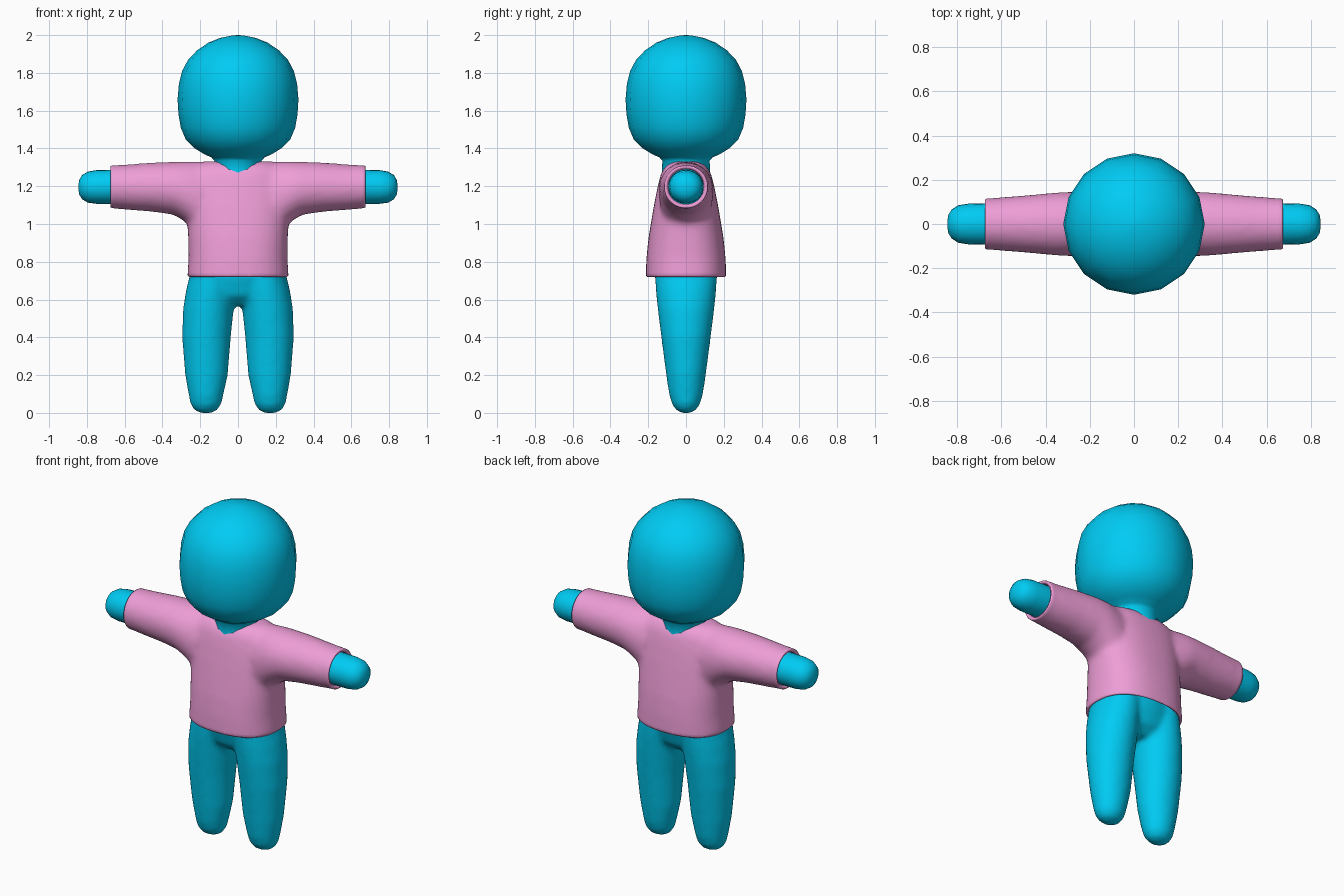
import bpy, bmesh, math
from mathutils import Vector

if "Cube" in bpy.data.objects:
    bpy.data.objects.remove(bpy.data.objects["Cube"])


def material(name, colour):
    m = bpy.data.materials.new(name)
    m.diffuse_color = colour
    m.use_nodes = True
    m.node_tree.nodes["Principled BSDF"].inputs["Base Color"].default_value = m.diffuse_color
    return m


SKIN = material("blue", (0.0, 0.60, 0.90, 1))
KNIT = material("pink", (0.86, 0.34, 0.68, 1))


def loft(bm, rings, axis="z", sides=32, power=2.0):
    """Rings are (position along axis, centre offset, radius a, radius y)."""
    loops = []
    for t, c, ra, ry in rings:
        loop = []
        for i in range(sides):
            a = math.tau * i / sides
            u, v = (math.copysign(abs(f) ** (2 / power), f) for f in (math.cos(a), math.sin(a)))
            co = (c + ra * u, ry * v, t) if axis == "z" else (t, ry * v, c + ra * u)
            loop.append(bm.verts.new(co))
        loops.append(loop)
    for lo, hi in zip(loops, loops[1:]):
        for i in range(sides):
            j = (i + 1) % sides
            bm.faces.new((lo[i], lo[j], hi[j], hi[i]))
    bm.faces.new(loops[0])
    bm.faces.new(loops[-1])


def finish(bm, name, mat):
    bmesh.ops.recalc_face_normals(bm, faces=bm.faces[:])
    me = bpy.data.meshes.new(name)
    bm.to_mesh(me)
    bm.free()
    ob = bpy.data.objects.new(name, me)
    bpy.context.collection.objects.link(ob)
    me.materials.append(mat)
    for p in me.polygons:
        p.use_smooth = True
    return ob


def fuse(ob, voxel, iterations):
    """Blend overlapping lofts into one smooth skin and bake the result."""
    r = ob.modifiers.new("fuse", "REMESH")
    r.mode = "VOXEL"
    r.voxel_size = voxel
    r.use_smooth_shade = True
    s = ob.modifiers.new("relax", "SMOOTH")
    s.factor = 0.5
    s.iterations = iterations
    dg = bpy.context.evaluated_depsgraph_get()
    me = bpy.data.meshes.new_from_object(ob.evaluated_get(dg))
    mat = ob.data.materials[0]
    ob.modifiers.clear()
    ob.data = me
    me.materials.clear()
    me.materials.append(mat)


# Head and neck: a 16-sided lathe
bm = bmesh.new()
profile = [(1.20, .13), (1.28, .128), (1.335, .125), (1.352, .14), (1.37, .18), (1.40, .228),
           (1.45, .278), (1.51, .303), (1.58, .315), (1.66, .32), (1.74, .313), (1.81, .296),
           (1.87, .264), (1.92, .216), (1.96, .157), (1.985, .095), (1.997, .035), (2.0, .005)]
loft(bm, [(z, 0, r, r) for z, r in profile], sides=16)
finish(bm, "head", SKIN)

# Legs and hidden trunk
bm = bmesh.new()
leg = [(.0, .17, .03, .025), (.012, .17, .058, .05), (.045, .17, .082, .074), (.1, .169, .093, .09),
       (.2, .167, .113, .105), (.4, .167, .129, .131), (.55, .157, .134, .15),
       (.65, .145, .13, .16), (.75, .135, .115, .166), (.85, .12, .1, .15)]
for side in (-1, 1):
    loft(bm, [(z, side * c, a, b) for z, c, a, b in leg])
loft(bm, [(.57, 0, .14, .08), (.62, 0, .24, .135), (.72, 0, .254, .167), (.9, 0, .235, .165),
          (1.1, 0, .2, .125), (1.25, 0, .14, .09)])
legs = finish(bm, "legs", SKIN)
fuse(legs, 0.014, 8)

# Hands
hand = [(.5, 1.197, .088, .092), (.66, 1.197, .09, .094), (.75, 1.196, .089, .092),
        (.795, 1.195, .082, .085), (.825, 1.195, .064, .066), (.84, 1.195, .04, .042),
        (.845, 1.195, .012, .012)]
for side, label in ((-1, "right"), (1, "left")):
    bm = bmesh.new()
    loft(bm, [(side * x, c, a, b) for x, c, a, b in hand], "x", 24)
    finish(bm, label + "_hand", SKIN)

# Sweater: torso and sleeves fused, then cut open at hem and cuffs
bm = bmesh.new()
loft(bm, [(.62, 0, .268, .213), (.74, 0, .268, .213), (.82, 0, .262, .21), (.92, 0, .264, .2),
          (1.0, 0, .268, .187), (1.1, 0, .27, .17), (1.2, 0, .265, .15), (1.27, 0, .25, .132),
          (1.31, 0, .22, .108), (1.332, 0, .18, .07)], power=2.4)
sleeve = [(.12, 1.13, .19, .12), (.2, 1.135, .197, .14), (.28, 1.172, .16, .147),
          (.34, 1.189, .141, .144), (.45, 1.195, .131, .134), (.58, 1.195, .121, .123),
          (.66, 1.197, .115, .117), (.76, 1.197, .115, .117)]
for side in (-1, 1):
    loft(bm, [(side * x, c, a, b) for x, c, a, b in sleeve], "x")
sweater = finish(bm, "sweater", KNIT)
fuse(sweater, 0.015, 14)
bm = bmesh.new()
bm.from_mesh(sweater.data)
for co, no in (((0, 0, .72), (0, 0, -1)), ((.675, 0, 0), (1, 0, 0)), ((-.675, 0, 0), (-1, 0, 0))):
    bmesh.ops.bisect_plane(bm, geom=bm.verts[:] + bm.edges[:] + bm.faces[:], dist=1e-4,
                           plane_co=Vector(co), plane_no=Vector(no), clear_outer=True)
# Rolled edge at hem and cuffs
edge_verts = {v for e in bm.edges if e.is_boundary for v in e.verts}
for v in edge_verts:
    if abs(v.co.x) > .6:
        v.co.y *= .96
        v.co.z = 1.197 + (v.co.z - 1.197) * .96
    else:
        v.co.x *= .975
        v.co.y *= .975
bm.to_mesh(sweater.data)
bm.free()
thick = sweater.modifiers.new("thickness", "SOLIDIFY")
thick.thickness = 0.02
thick.offset = -1

bpy.ops.object.select_all(action="DESELECT")
sweater.select_set(True)
bpy.context.view_layer.objects.active = sweater
bpy.ops.object.shade_smooth_by_angle(angle=math.radians(60))
